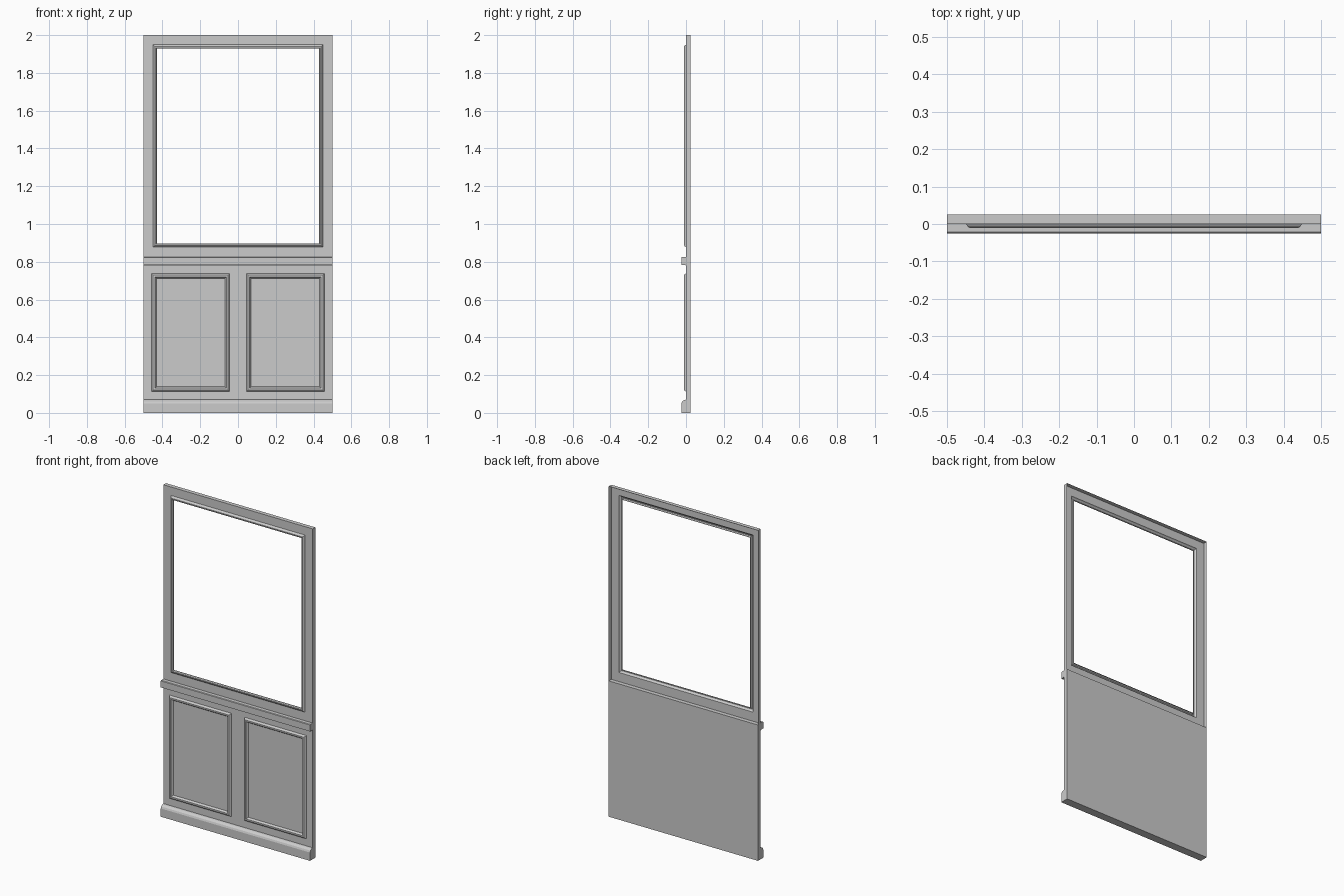
import bpy

if "Cube" in bpy.data.objects:
    bpy.data.objects.remove(bpy.data.objects["Cube"])


def make(name, verts, faces):
    mesh = bpy.data.meshes.new(name)
    mesh.from_pydata(verts, [], faces)
    mesh.update()
    ob = bpy.data.objects.new(name, mesh)
    bpy.context.collection.objects.link(ob)
    return ob


def ring_loft(name, rings, cap_first=False, cap_last=False):
    """Join rectangular rings (x0, x1, z0, z1, y) with quads."""
    verts, faces = [], []
    for x0, x1, z0, z1, y in rings:
        verts += [(x0, y, z0), (x1, y, z0), (x1, y, z1), (x0, y, z1)]
    for r in range(len(rings) - 1):
        a, b = 4 * r, 4 * r + 4
        for i in range(4):
            j = (i + 1) % 4
            faces.append((a + i, a + j, b + j, b + i))
    if cap_first:
        faces.append((3, 2, 1, 0))
    if cap_last:
        e = 4 * (len(rings) - 1)
        faces.append((e, e + 1, e + 2, e + 3))
    return make(name, verts, faces)


def moulding_rings(x0, x1, z0, z1, profile):
    """Inset a rectangle along an (inset, y) profile."""
    return [(x0 + d, x1 - d, z0 + d, z1 - d, y) for d, y in profile]


def strip(name, profile):
    """Extrude a (y, z) profile across the full width."""
    n = len(profile)
    verts = [(x, y, z) for x in (-0.5, 0.5) for y, z in profile]
    faces = [(i, i + n, (i + 1) % n + n, (i + 1) % n) for i in range(n)]
    faces += [tuple(range(n)), tuple(reversed(range(n, 2 * n)))]
    return make(name, verts, faces)


RAIL_Z = 0.822

# upper frame: hollow-backed shell with return edges and window moulding
window = [(0, 0), (0.004, -0.006), (0.010, -0.011), (0.016, -0.011),
          (0.021, -0.006), (0.021, 0.0)]
ring_loft("window_frame",
          [(-0.5, 0.5, RAIL_Z, 2, 0.025), (-0.5, 0.5, RAIL_Z, 2, 0)]
          + moulding_rings(-0.449, 0.449, 0.877, 1.949, window))

# lower wall: closed slab
ring_loft("lower_wall",
          [(-0.5, 0.5, 0, RAIL_Z, 0.025), (-0.5, 0.5, 0, RAIL_Z, 0)],
          True, True)

# two mirrored panel mouldings
panel = [(0, 0), (0.003, -0.006), (0.009, -0.011), (0.018, -0.011),
         (0.022, -0.005), (0.026, 0)]
for side, x0, x1 in (("left", -0.458, -0.044), ("right", 0.044, 0.458)):
    ring_loft("panel_moulding_" + side,
              moulding_rings(x0, x1, 0.113, 0.738, panel))

# chair rail and skirting
strip("chair_rail", [(0, 0.778), (-0.003, 0.783), (-0.025, 0.783),
                     (-0.025, 0.822), (-0.022, 0.825), (0, 0.825)])
strip("skirting", [(0, 0), (-0.025, 0), (-0.025, 0.05), (-0.021, 0.06),
                   (-0.010, 0.068), (0, 0.07)])
